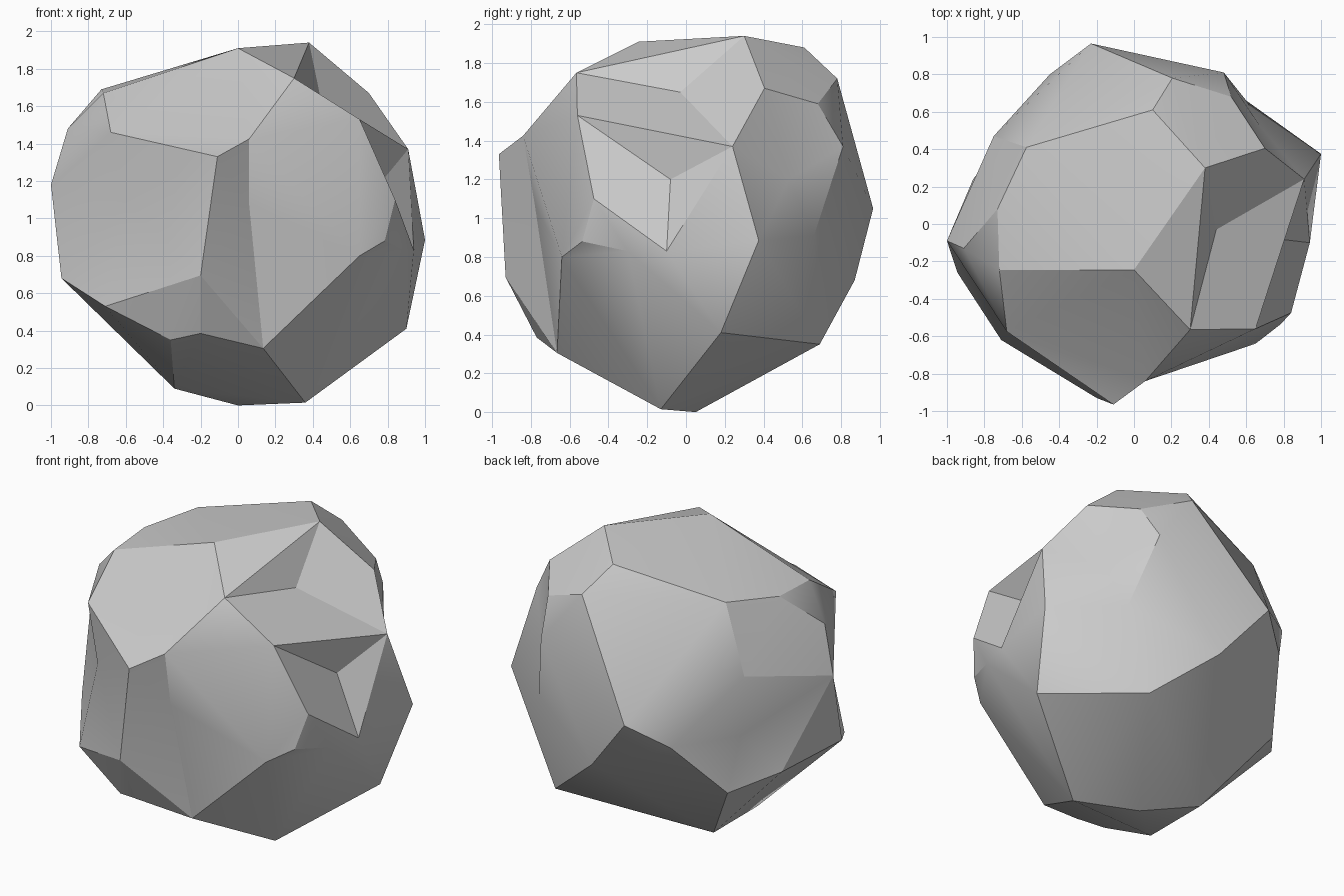
import bpy, bmesh, math
from mathutils import Vector

# corners and hollows of the faceted boulder
corners = [
    # front ridge and top
    (-.11, -.965, 1.33), (.06, -.84, 1.425), (0, -.245, 1.91), (.3, -.565, 1.75), (-.68, -.575, 1.46),
    (-.72, -.245, 1.67), (.38, .3, 1.94), (.7, .405, 1.67), (.1, .61, 1.88), (-.575, .41, 1.735), (-.73, .08, 1.69),
    # back and back right hollow
    (.205, .78, 1.72), (.52, .68, 1.59), (.48, .81, 1.37), (.6, .66, .91), (1, .375, .885), (.91, .24, 1.37),
    (.67, .53, 1.2), (-.23, .965, 1.05), (.07, .87, .68), (.46, .69, .35), (.9, .18, .41),
    # underside
    (.36, -.13, .015), (0, .05, 0), (-.34, .2, .09), (-.34, -.25, .09), (-.36, -.7, .35), (-.2, -.77, .385),
    (.135, -.665, .305),
    # right side hollow
    (.65, -.64, .8), (.785, -.535, .88), (.885, -.3, .83), (.94, -.1, .83), (.84, -.475, 1.1), (.65, -.56, 1.53),
    (.44, -.03, 1.65), (.77, -.08, 1.2),
    # front hollow
    (-.2, -.93, .695), (.06, -.78, 1.07), (.1, -.72, .66),
    # left side and its hollow
    (-.944, -.26, .68), (-.71, -.62, .53), (-.86, .24, .64), (-1, -.09, 1.18), (-.91, -.13, 1.48),
    (-.6, -.59, 1.09), (-.75, .47, 1.32), (-.45, .8, .9), (-.65, .5, .545), (-.69, .42, .9),
]

# wrap a skin round the near-spherical layout, then move corners to their true depth
centre = Vector((0, 0, 1))
bm = bmesh.new()
place = {}
for c in corners:
    d = Vector(c) - centre
    v = bm.verts.new(d.normalized() * d.length ** 0.3)
    place[v] = Vector(c)
bmesh.ops.convex_hull(bm, input=list(bm.verts))
for v in list(bm.verts):
    v.co = place[v]
    if not v.link_faces:
        bm.verts.remove(v)
bmesh.ops.recalc_face_normals(bm, faces=bm.faces)
# merge nearly flat triangles into broad facets
bmesh.ops.dissolve_limit(bm, angle_limit=math.radians(4), verts=bm.verts, edges=bm.edges)

me = bpy.data.meshes.new("boulder")
bm.to_mesh(me)
bm.free()
rock = bpy.data.objects.new("boulder", me)
bpy.context.collection.objects.link(rock)
bpy.context.view_layer.objects.active = rock
rock.select_set(True)
bpy.ops.object.shade_smooth_by_angle(angle=math.radians(25))
